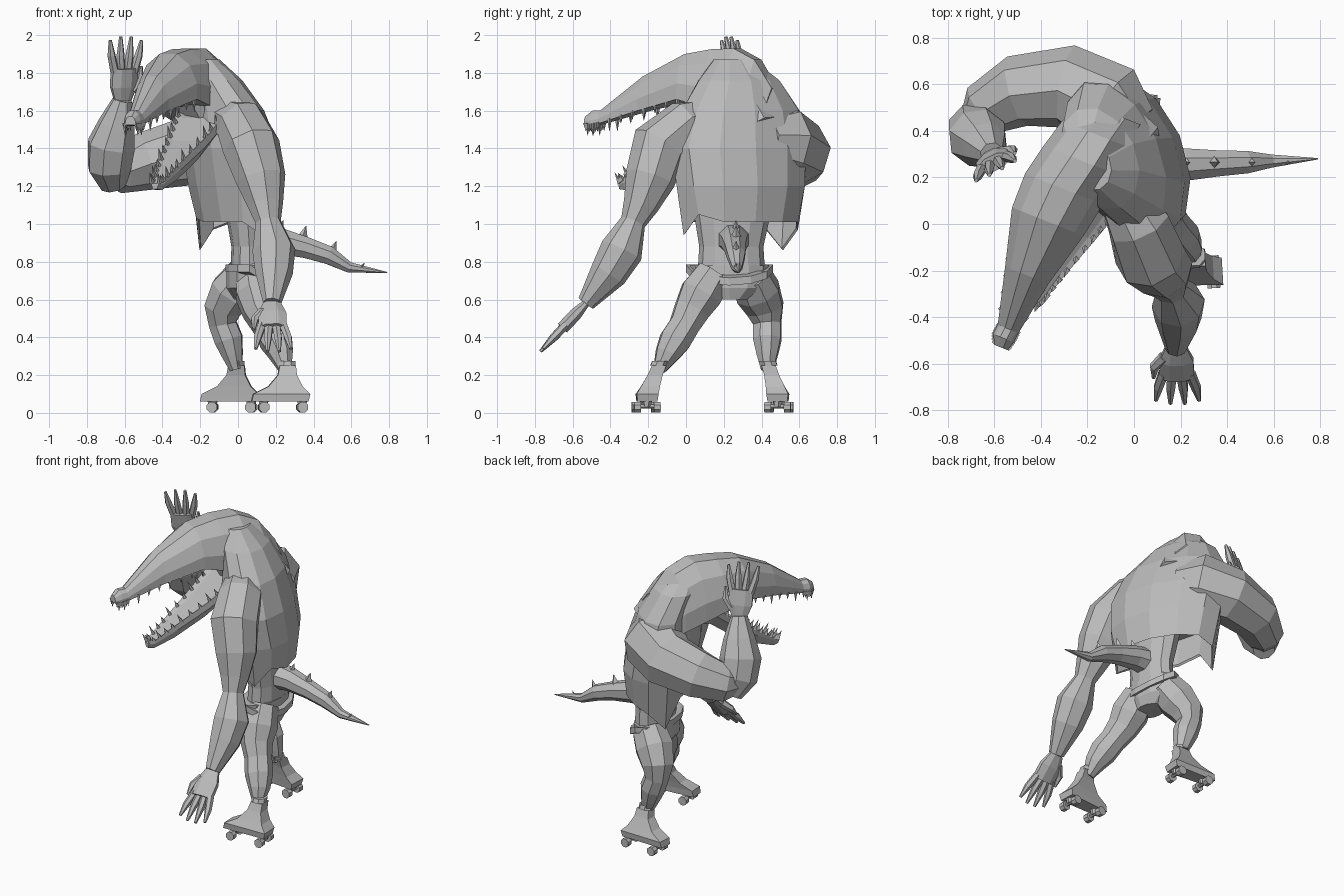
import bpy, bmesh, math
from mathutils import Vector, Matrix

if "Cube" in bpy.data.objects:
    bpy.data.objects.remove(bpy.data.objects["Cube"])

grey = bpy.data.materials.new("plain grey")
grey.use_nodes = True
COL = (0.5, 0.5, 0.5, 1)
grey.diffuse_color = COL
grey.node_tree.nodes["Principled BSDF"].inputs["Base Color"].default_value = COL
UP = Vector((0, 0, 1))


def finish(name, bm):
    bmesh.ops.recalc_face_normals(bm, faces=bm.faces)
    mesh = bpy.data.meshes.new(name)
    bm.to_mesh(mesh)
    bm.free()
    mesh.materials.append(grey)
    ob = bpy.data.objects.new(name, mesh)
    bpy.context.collection.objects.link(ob)


def skin(bm, rings):
    """Bridge lists of points into a closed tube."""
    vs = [[bm.verts.new(p) for p in r] for r in rings]
    n = len(vs[0])
    for a, b in zip(vs, vs[1:]):
        for i in range(n):
            bm.faces.new((a[i], a[(i + 1) % n], b[(i + 1) % n], b[i]))
    bm.faces.new(vs[0])
    bm.faces.new(vs[-1])


def tube(bm, path, sides=8, side=None, flat=1.0):
    """Round tube along (x, y, z, radius); flat squashes it across side."""
    pts = [Vector(p[:3]) for p in path]
    rings = []
    ref = side
    for i, p in enumerate(path):
        t = (pts[min(i + 1, len(pts) - 1)] - pts[max(i - 1, 0)]).normalized()
        if ref is None:
            ref = t.orthogonal()
        u = (ref - t * ref.dot(t)).normalized()
        v = t.cross(u)
        ref = u
        rings.append([pts[i] + p[3] * (u * math.cos(a) + v * flat * math.sin(a))
                      for a in (math.tau * (k + .5) / sides for k in range(sides))])
    skin(bm, rings)


def limb(name, path, sides=8):
    bm = bmesh.new()
    tube(bm, path, sides)
    finish(name, bm)


def spike(bm, base, tip, r, sides=4):
    tube(bm, [(*base, r), (*tip, r * .04)], sides)


def oval(cx, cy, z, w, d, wide, n=12):
    """Flat ring, w along the wide direction and d across it."""
    deep = wide.cross(UP)
    return [Vector((cx, cy, z)) + wide * w * math.cos(a) + deep * d * math.sin(a)
            for a in (math.tau * k / n for k in range(n))]


# Torso: slanted hollow vest built from oval rings, with hanging corners
SLANT = Vector((-0.4, 0.917, 0))
rings = [oval(*r, SLANT) for r in [
    (-.01, .29, 1.2, .34, .19), (0, .29, 1.02, .32, .185), (0, .29, 1.01, .33, .195),
    (-.01, .29, 1.2, .37, .225), (-.04, .28, 1.4, .39, .225), (-.08, .29, 1.6, .34, .19),
    (-.15, .28, 1.76, .23, .16), (-.19, .25, 1.87, .11, .09)]]
for k, z in ((10, 1.03), (11, .86), (0, .97), (6, .94), (5, 1.05)):
    rings[2][k].z = z
    rings[1][k].z = z + .01
bm = bmesh.new()
skin(bm, rings)
finish("vest_torso", bm)

# Waist, shorts and belt dipping at the back
for name, dip, data in (
    ("waist", 0, [(.06, .24, .72, .18, .1), (.06, .24, .88, .17, .095), (.04, .25, 1.2, .23, .13)]),
    ("shorts", 0, [(.06, .23, .6, .1, .08), (.05, .23, .66, .19, .11), (.05, .23, .78, .21, .11)]),
    ("belt", .07, [(.06, .23, .745, .23, .125), (.06, .23, .785, .23, .125)]),
):
    rings = [oval(*r, Vector((0, 1, 0))) for r in data]
    for p in (p for r in rings for p in r):
        p.z -= dip * max(0, p.x - .06) / .125
    bm = bmesh.new()
    skin(bm, rings)
    finish(name, bm)

# Arms
limb("left_arm", [(-.07, .16, 1.57, .1), (.02, 0, 1.52, .14), (.07, -.14, 1.41, .155),
                  (.12, -.19, 1.24, .135), (.145, -.24, 1.1, .095), (.16, -.28, 1.01, .068),
                  (.19, -.34, .86, .115), (.19, -.41, .74, .1), (.18, -.53, .58, .048)])
limb("right_upper_arm", [(-.02, .4, 1.44, .14), (-.11, .5, 1.43, .2), (-.28, .59, 1.38, .18),
                         (-.5, .57, 1.33, .155), (-.64, .49, 1.28, .12), (-.7, .41, 1.27, .06)])
limb("right_forearm", [(-.66, .46, 1.2, .07), (-.68, .41, 1.3, .12), (-.67, .37, 1.42, .13),
                       (-.64, .34, 1.53, .1), (-.61, .3, 1.66, .052)])


def hand(name, wrist, direction, spread, thumb_side):
    """Flat palm with four spread fingers and a thumb."""
    bm = bmesh.new()
    w, d, x = Vector(wrist), Vector(direction).normalized(), Vector(spread).normalized()
    tube(bm, [(*(w + d * t), r) for t, r in ((0, .05), (.08, .08), (.18, .08))], 8, x, .45)
    for k in (-1.5, -.5, .5, 1.5):
        base = w + d * .16 + x * k * .038
        mid = base + d * .09 + x * k * .016
        tip = base + d * (.2 - .02 * abs(k)) + x * k * .024
        tube(bm, [(*base, .024), (*mid, .022), (*tip, .009)], 6)
    out = x * thumb_side
    base = w + d * .06 + out * .05
    tube(bm, [(*base, .027), (*(base + d * .06 + out * .045), .022),
              (*(base + d * .13 + out * .05), .008)], 6)
    finish(name, bm)


hand("left_hand", (.18, -.53, .58), (.02, -.66, -.7), (1, 0, 0), -1)
hand("right_hand", (-.61, .3, 1.65), (.05, -.22, 1), (.88, .45, 0), 1)

# Neck and jaws: sections of (x, y, top, bottom, half width)
limb("neck", [(-.06, .36, 1.46, .2), (-.13, .27, 1.62, .19), (-.22, .18, 1.74, .15)])
ACROSS = Vector((.93, -.37, 0))
SKULL = [(1, 0), (1, .35), (.75, .75), (.3, 1), (-.3, 1), (-.75, .75), (-1, .35), (-1, 0)]
SCOOP = [(.55, 0), (1, .6), (1, 1), (.7, .85), (-.7, .85), (-1, 1), (-1, .6), (-.55, 0)]


def jaw(name, sections, shape, first, count, sign):
    bm = bmesh.new()
    skin(bm, [[Vector((x, y, lo + (hi - lo) * v)) + ACROSS * w * u for u, v in shape]
              for x, y, hi, lo, w in sections])
    finish(name, bm)
    # Teeth along both lips
    bm = bmesh.new()
    run = sections[first:]
    for i in range(count):
        f = i / count * (len(run) - 1)
        j = int(f)
        x, y, hi, lo, w = (a + (b - a) * (f - j) for a, b in zip(run[j], run[j + 1]))
        size = .03 + .022 * (i % 3 == 0) + .012 * (1 - i / count)
        lip = hi if sign > 0 else lo
        for s in (-1, 1):
            root = Vector((x, y, lip - sign * .01)) + ACROSS * w * s * .9
            lean = Vector((-.2, -.45, .9)) if sign > 0 else -UP
            spike(bm, root, root + lean * (size + .01), .014)
    finish(name + "_teeth", bm)


jaw("upper_jaw", [(-.08, .47, 1.72, 1.45, .15), (-.15, .38, 1.87, 1.52, .17),
                  (-.22, .27, 1.93, 1.57, .18), (-.3, .15, 1.925, 1.62, .18),
                  (-.37, .01, 1.9, 1.66, .165), (-.46, -.22, 1.78, 1.6, .1),
                  (-.54, -.45, 1.6, 1.53, .048), (-.56, -.49, 1.6, 1.52, .048),
                  (-.57, -.53, 1.57, 1.525, .03)],
    SKULL, 4, 14, -1)
jaw("lower_jaw", [(-.14, .24, 1.66, 1.48, .14), (-.2, .1, 1.58, 1.45, .14),
                  (-.27, -.03, 1.46, 1.34, .11), (-.36, -.2, 1.33, 1.23, .065),
                  (-.42, -.32, 1.24, 1.18, .035), (-.44, -.35, 1.22, 1.185, .02)],
    SCOOP, 1, 13, 1)

# Tail with spikes
limb("tail", [(.1, .25, .92, .09), (.22, .255, .91, .075), (.36, .26, .875, .06),
              (.48, .265, .835, .052), (.59, .27, .77, .03), (.79, .28, .743, .003)])
bm = bmesh.new()
for x, z, h in ((.22, .97, .05), (.34, .92, .07), (.5, .86, .05), (.65, .765, .03)):
    spike(bm, (x, .265, z), (x + .02, .265, z + h), h * .45)
finish("tail_spikes", bm)

# Legs
limb("left_leg", [(.08, .15, .74, .1), (.1, .08, .63, .12), (.12, .03, .54, .1),
                  (.16, -.01, .46, .085), (.2, -.06, .38, .088), (.23, -.1, .31, .068),
                  (.25, -.14, .23, .036)])
limb("right_leg", [(.04, .34, .73, .11), (-.03, .38, .64, .125), (-.08, .42, .55, .105),
                   (-.08, .43, .47, .078), (-.05, .43, .39, .08), (-.03, .43, .31, .06),
                   (-.01, .43, .23, .036)])


def skate(name, ankle, toe, lean):
    """Boot with a cuff, sole plate and four wheels; local x runs to the toe."""
    bm = bmesh.new()
    # Boot: height, heel reach, toe reach, half width
    skin(bm, [[Vector((a, -w, z)), Vector((b, -w * .8, z)),
               Vector((b, w * .8, z)), Vector((a, w, z))]
              for z, a, b, w in ((.06, -.11, .19, .052), (.1, -.12, .18, .058),
                                 (.14, -.08, .1, .05), (.2, -.05, .05, .04),
                                 (.25, -.045, .04, .038))])
    tube(bm, [(0, 0, .25, .048), (0, 0, .275, .048)], 8)
    for u in (-.08, .125):
        tube(bm, [(u, -.06, .035, .012), (u, .06, .035, .012)], 6)
        tube(bm, [(u, 0, .03, .02), (u, 0, .075, .03)], 6)
        for s in (-1, 1):
            tube(bm, [(u, s * .034, .03, .03), (u, s * .07, .03, .03)], 8)
    bm.transform(Matrix.Rotation(math.atan2(toe[1], toe[0]), 4, 'Z'))
    # Slide the ankle sideways over the sole
    for v in bm.verts:
        v.co += Vector((*ankle, 0))
        v.co.y += lean * max(0, v.co.z - .1) / .15
    finish(name, bm)


skate("left_skate", (.26, -.21), (-1, -.06), .065)
skate("right_skate", (-.01, .49), (-1, .06), -.05)
